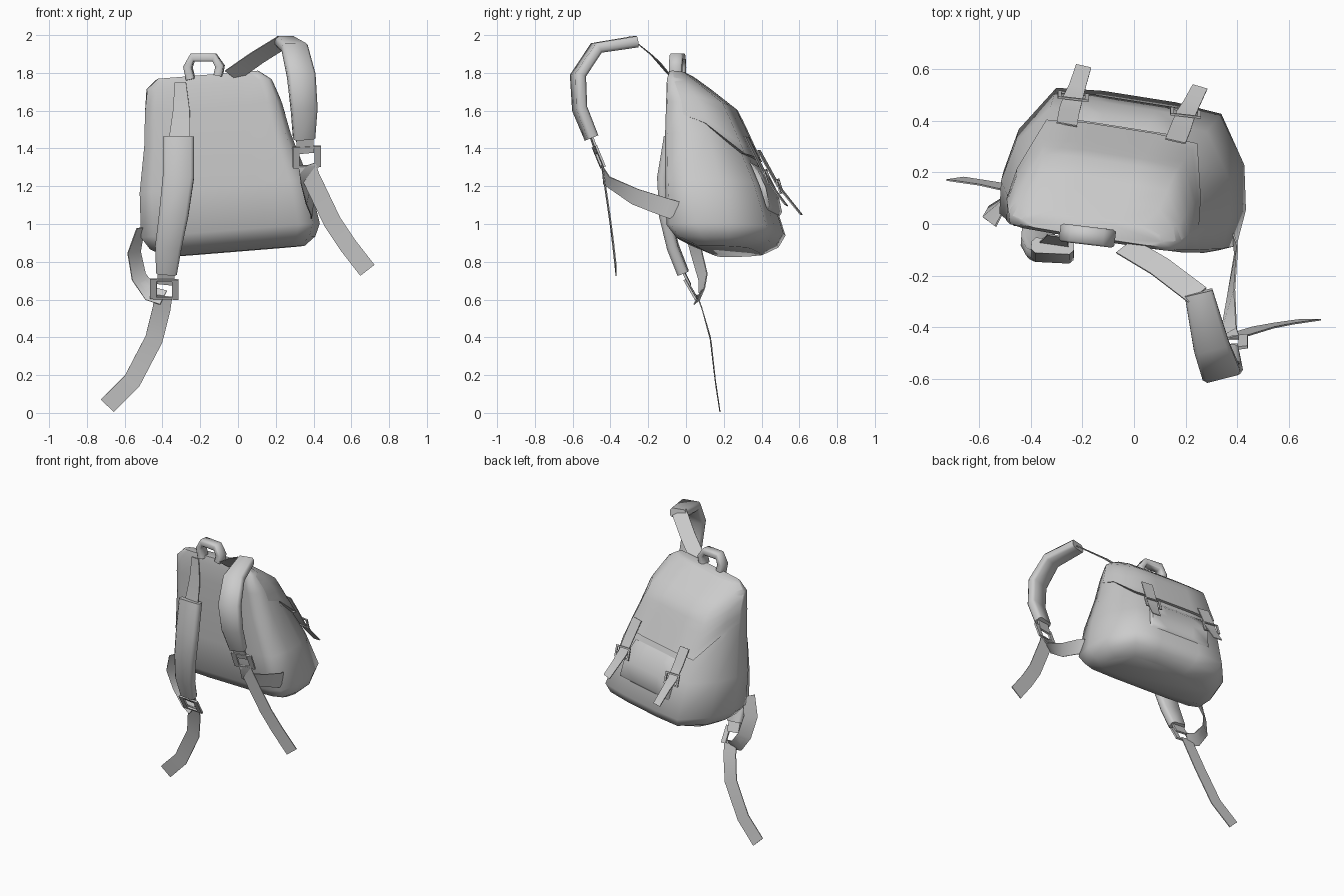
import bpy, bmesh, math
from mathutils import Vector as V

if "Cube" in bpy.data.objects:
    bpy.data.objects.remove(bpy.data.objects["Cube"])


def make(name, verts, faces, angle=40):
    me = bpy.data.meshes.new(name)
    bm = bmesh.new()
    bv = [bm.verts.new(v) for v in verts]
    for f in faces:
        bm.faces.new([bv[i] for i in f])
    bmesh.ops.recalc_face_normals(bm, faces=bm.faces)
    bm.to_mesh(me)
    bm.free()
    me.shade_smooth()
    me.set_sharp_from_angle(angle=math.radians(angle))
    ob = bpy.data.objects.new(name, me)
    bpy.context.collection.objects.link(ob)
    return ob


def loft(name, rows, closed=True, caps=True, angle=60):
    n = len(rows[0])
    verts = [p for r in rows for p in r]
    faces = []
    for i in range(len(rows) - 1):
        for j in range(n if closed else n - 1):
            k = (j + 1) % n
            faces.append((i * n + j, i * n + k, (i + 1) * n + k, (i + 1) * n + j))
    if caps:
        faces += [list(range(n)), list(range(len(verts) - n, len(verts)))]
    return make(name, verts, faces, angle)


FLAT = [(-1, -1), (1, -1), (1, 1), (-1, 1)]
PADDED = [(-1, -.5), (-.8, -1), (.8, -1), (1, -.5), (1, .5), (.8, 1), (-.8, 1), (-1, .5)]


def sweep(name, pts, wdir, width, thick=.006, prof=FLAT):
    """Sweep a flat or padded section along pts; wdir and width may vary per point."""
    pts = [V(p) for p in pts]
    n = len(pts)
    wd = wdir if isinstance(wdir, list) else [wdir] * n
    ws = width if isinstance(width, list) else [width] * n
    rows = []
    for i, p in enumerate(pts):
        t = (pts[min(i + 1, n - 1)] - pts[max(i - 1, 0)]).normalized()
        w = V(wd[i])
        w = (w - t * w.dot(t)).normalized()
        m = t.cross(w)
        rows.append([p + w * a * ws[i] / 2 + m * b * thick / 2 for a, b in prof])
    return loft(name, rows)


def buckle(name, c, wdir, hdir, W, H, side, bar, thick=.012):
    """Rectangular frame with a window."""
    c, h = V(c), V(hdir).normalized()
    w = V(wdir)
    w = (w - h * w.dot(h)).normalized()
    m = w.cross(h)
    rows = []
    for hw, hh, s in ((W/2, H/2, 1), (W/2, H/2, -1), (W/2-side, H/2-bar, -1), (W/2-side, H/2-bar, 1)):
        rows.append([c + w*a*hw + h*b*hh + m*s*thick/2 for a, b in FLAT])
    verts = [p for r in rows for p in r]
    faces = [(i*4+j, i*4+(j+1) % 4, (i+1) % 4*4+(j+1) % 4, (i+1) % 4*4+j)
             for i in range(4) for j in range(4)]
    return make(name, verts, faces, 30)


# Bag cross-sections: height, half width, front depth, back depth
RINGS = [(.855, .37, .1, .37), (.9, .44, -.01, .455), (.965, .475, -.06, .49), (1.2, .45, -.075, .41),
         (1.45, .39, -.085, .29), (1.62, .365, -.085, .21), (1.74, .335, -.085, .06), (1.79, .27, -.075, -.005)]
HALF = [(.45, 0), (.82, .015), (.97, .07), (1, .33), (.93, .64), (.68, .97), (.3, 1)]
PROFILE = [(0, 0)] + HALF + [(0, 1)] + [(-a, b) for a, b in reversed(HALF)]


def bag_point(z, a, b, off=0):
    """Point on the bag surface; the bag is turned and leans a little."""
    z0 = min(max(z, RINGS[0][0]), RINGS[-1][0])
    for lo, hi in zip(RINGS, RINGS[1:]):
        if z0 <= hi[0]:
            f = (z0 - lo[0]) / (hi[0] - lo[0])
            _, half, vf, vb = [p + (q - p) * f for p, q in zip(lo, hi)]
            break
    u = -.06 - .12 * (z - 1) + a * (half + off)
    v = vf + b * (vb - vf + off)
    return V((.988 * u + .156 * v, -.156 * u + .988 * v, z + .08 * a * half))


# Main bag
loft("bag_body", [[bag_point(r[0], a, b) for a, b in PROFILE] for r in RINGS], angle=70)

# Lid draped over the back, blending into the bag at the sides and top
rows = []
for i in range(9):
    t = i / 8
    row = []
    for a, b in PROFILE[4:-3]:
        edge = max(0, abs(a) - .68) / .32
        low = 1.35 + .2 * edge
        row.append(bag_point(low + (1.785 - low) * t, a, b, .02 * (1 - edge) * (1 - t ** 3) + .001))
    rows.append(row)
rows.insert(0, [bag_point(1.35 + .2 * max(0, abs(a) - .68) / .32, a, b, -.004) for a, b in PROFILE[4:-3]])
loft("lid", rows, closed=False, caps=False)

# Pocket between the closing straps
rows = []
for z, off in ((1.06, 0), (1.08, .02), (1.18, .03), (1.27, .025), (1.31, .005)):
    rows.append([bag_point(z, a, 1, off if abs(a) < .45 else 0) for a in (-.47, -.43, -.2, 0, .2, .43, .47)])
loft("pocket", rows, closed=False, caps=False)

# Closing straps and their buckles
for side, path in (("left", [(-.26, .385, 1.39), (-.25, .44, 1.29), (-.235, .49, 1.2), (-.22, .53, 1.15), (-.195, .61, 1.05)]),
                   ("right", [(.16, .32, 1.46), (.18, .37, 1.36), (.2, .425, 1.25), (.225, .47, 1.18), (.255, .53, 1.1)])):
    sweep("closing_strap_" + side, path, (.97, -.22, .08), [.08, .08, .075, .065, .06])
    c = V(path[2])
    buckle("closing_buckle_" + side, c + V((0, .005, 0)), (.98, -.15, .08), (0, -.3, .93), .12, .08, .014, .01, .008)

# Carry handle
handle = [(-.25, 1.765), (-.265, 1.83), (-.24, 1.882), (-.125, 1.882), (-.095, 1.835), (-.105, 1.785)]
sweep("carry_handle", [(x, -.045 - .12 * (x + .18), z) for x, z in handle], (.13, 1, 0), .07, .045, PADDED)

# Left shoulder strap: lies against the bag, then hangs
sweep("left_strap_top", [(-.305, -.045, 1.75), (-.3, -.058, 1.6), (-.31, -.08, 1.44)], (1, -.15, 0), [.06, .09, .115])
sweep("left_shoulder_pad", [(-.315, -.085, 1.46), (-.315, -.12, 1.25), (-.34, -.11, 1.05), (-.368, -.07, .88),
                            (-.378, -.015, .74)], (1, -.05, -.05), [.165, .165, .155, .14, .11], .06, PADDED)
sweep("left_pad_web", [(-.378, -.015, .75), (-.385, .02, .68)], (1, 0, -.1), .09, .012)
buckle("left_buckle", (-.39, .025, .655), (1, 0, -.1), (0, -.5, .86), .15, .12, .035, .012)
sweep("left_strap_tail", [(-.395, .06, .62), (-.405, .085, .55), (-.445, .13, .39), (-.56, .155, .17), (-.692, .175, .038)],
      (1, 0, 0), .095)
sweep("left_lower_strap", [(-.395, .06, .61), (-.46, .085, .63), (-.525, .09, .72), (-.55, .055, .85), (-.515, .03, .98)],
      [(.5, .4, .8), (.6, .3, .7), (.8, .5, .4), (.7, .6, .1), (.5, .8, .3)], .09)

# Right shoulder strap: arched up and out in front
sweep("right_strap_top", [(-.035, -.085, 1.785), (.1, -.165, 1.88), (.245, -.275, 1.97)], (.95, .25, -.2), .1)
sweep("right_shoulder_pad", [(.25, -.265, 1.965), (.3, -.475, 1.932), (.335, -.572, 1.785), (.35, -.563, 1.61),
                             (.35, -.5, 1.455)], (.97, .22, 0), [.11, .14, .15, .14, .115], .06, PADDED)
sweep("right_pad_web", [(.352, -.5, 1.46), (.358, -.47, 1.375)], (1, .1, 0), .09, .012)
buckle("right_buckle", (.365, -.462, 1.355), (1, .12, .05), (0, -.38, .92), .15, .12, .035, .012)
sweep("right_strap_tail", [(.365, -.445, 1.31), (.385, -.435, 1.25), (.5, -.4, 1.01), (.58, -.385, .89), (.685, -.37, .755)],
      (1, .05, 0), .095)
sweep("right_lower_strap", [(.365, -.445, 1.31), (.365, -.42, 1.23), (.375, -.27, 1.145), (.395, -.1, 1.085), (.385, -.05, 1.07)],
      [(1, 0, 0), (.7, .1, .7), (.3, .2, 1), (.1, .2, 1), (0, .1, 1)], [.09, .08, .09, .1, .1])
